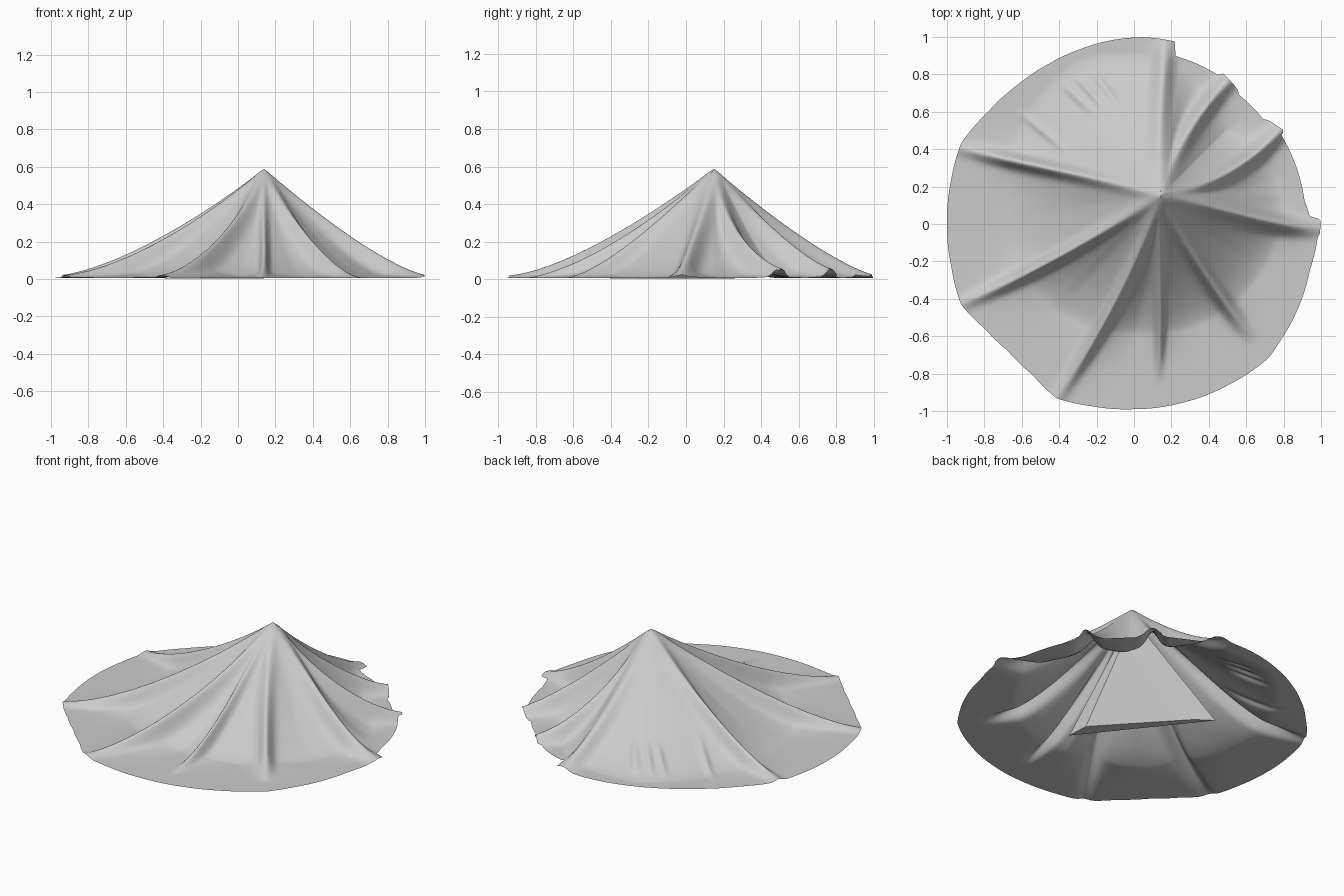
import bpy, bmesh
from math import cos, sin, radians, degrees, atan2, hypot, exp

if "Cube" in bpy.data.objects:
    bpy.data.objects.remove(bpy.data.objects["Cube"])

AX, AY, H = 0.14, 0.15, 0.588      # peak of the drape

# outline of the cloth: angle about the origin, radius
RIM = [(0, .998), (1.5, .995), (2.5, .94), (8, .92), (31, .92), (32, .945), (38, .905), (39, .89),
       (51, .89), (52, .905), (54, .915), (59.5, .935), (60.5, .915), (76, .925), (76.6, .93),
       (77, 1.0), (87, 1.0), (97, .99), (107, .978), (118, .97), (130, .97), (143, .985),
       (155, 1.02), (167, 1.005), (180, 1.0), (193, 1.003), (205, 1.02), (215, .975), (225, .957),
       (236, .972), (246, 1.02), (257, 1.0), (270, .99), (285, .99), (300, .997), (315, 1.015),
       (322, 1.0), (330, .99), (345, .972), (356, .985), (357, .995), (360, .998)]

# reach of the sagging panels: angle about the peak, distance where they meet the floor
REACH = [(0, .65), (20, .58), (45, .52), (65, .57), (80, .70), (120, .85), (180, .83), (225, .83),
         (260, .75), (310, .69), (360, .65)]

# folds: angle at peak, middle, end; length; end height; crest width; fall-off power
FOLDS = [(163, 166, 166.5, 1.12, .022, .035, 1.45), (213, 211, 208.5, 1.22, .022, .035, 1.5),
         (252, 247, 243, 1.22, .022, .035, 1.5), (268, 270, 269, 1.02, .006, .024, 1.5),
         (295, 300, 302.5, .93, .008, .038, 1.4), (351, 347, 348.5, .88, .022, .045, 1.3),
         (8, 19, 30, .78, .05, .045, 1.45), (73, 66, 59, .74, .055, .045, 1.45),
         (93, 90, 88, .86, .022, .05, 1.3)]

# short wrinkles on the back left: start, end
WRINKLES = [((-.62, .61), (-.35, .38)), ((-.39, .76), (-.2, .58)), ((-.32, .80), (-.15, .61)),
            ((-.23, .83), (-.08, .63))]


def interp(table, x):
    for (x0, y0), (x1, y1) in zip(table, table[1:]):
        if x <= x1:
            return y0 + (y1 - y0) * (x - x0) / (x1 - x0)
    return table[-1][1]


def height(x, y):
    dx, dy = x - AX, y - AY
    d = hypot(dx, dy)
    if d < 1e-6:
        return H
    ang = degrees(atan2(dy, dx)) % 360
    u = min(1, d / interp(REACH, ang))
    panel = .007 + (H - .007) * (1 - u) ** 1.45
    lift = 0
    for a0, am, a1, length, tip, w, power in FOLDS:
        t = d / length
        k = min(t, 1)
        a = a0 * (1 - k) * (1 - 2 * k) + 4 * am * k * (1 - k) + a1 * k * (2 * k - 1)
        off = (ang - a + 180) % 360 - 180
        if abs(off) > 80:
            continue
        side = abs(d * sin(radians(off)))
        ridge = (H - tip) * (1 - k) ** power + tip
        amp = max(ridge - panel, .022 * min(1, d * 5) * min(1, (1 - k) * 4))
        if t > 1:
            amp *= exp(-((t - 1) / .04) ** 2)
        share = .45 + .5 * k ** 2
        one = amp * (share * exp(-(side / w) ** 2)
                     + (1 - share) * exp(-(side / .11) ** 1.5))
        lift += max(one, 0) ** 4
    z = panel + lift ** .25
    for (x0, y0), (x1, y1) in WRINKLES:
        ln = hypot(x1 - x0, y1 - y0)
        ex, ey = (x1 - x0) / ln, (y1 - y0) / ln
        along = ((x - x0) * ex + (y - y0) * ey) / ln
        side = (x - x0) * ey - (y - y0) * ex
        if 0 < along < 1:
            z += .014 * sin(along * 3.14159) * exp(-(side / .022) ** 2)
    return min(z, H)


def finish(bm, name, angle):
    bmesh.ops.recalc_face_normals(bm, faces=bm.faces)
    me = bpy.data.meshes.new(name)
    bm.to_mesh(me)
    bm.free()
    ob = bpy.data.objects.new(name, me)
    bpy.context.collection.objects.link(ob)
    bpy.ops.object.select_all(action='DESELECT')
    ob.select_set(True)
    bpy.context.view_layer.objects.active = ob
    bpy.ops.object.shade_smooth_by_angle(angle=radians(angle))
    return ob


# draped cloth: rays from the peak to the outline
N, M = 600, 90
bm = bmesh.new()
peak = bm.verts.new((AX, AY, H))
rings = []
for j in range(1, M + 1):
    ring = []
    for i in range(N):
        phi = 360 * i / N
        r = interp(RIM, phi)
        x = AX + (r * cos(radians(phi)) - AX) * j / M
        y = AY + (r * sin(radians(phi)) - AY) * j / M
        ring.append(bm.verts.new((x, y, height(x, y))))
    rings.append(ring)
for i in range(N):
    n = (i + 1) % N
    bm.faces.new((peak, rings[0][i], rings[0][n]))
    for a, b in zip(rings, rings[1:]):
        bm.faces.new((a[i], b[i], b[n], a[n]))
finish(bm, "draped_cloth", 80)

# hidden support panel under the cloth, with a thick foot
bm = bmesh.new()
outer = [bm.verts.new(p) for p in ((.14, -.41, .004), (-.39, .26, .004), (AX, AY, .54))]
inner = [bm.verts.new(p) for p in ((.134, -.27, .004), (-.29, .19, .004), (AX, AY, .50))]
bm.faces.new(outer)
bm.faces.new(inner[::-1])
for i in range(3):
    n = (i + 1) % 3
    bm.faces.new((outer[i], inner[i], inner[n], outer[n]))
finish(bm, "support_panel", 30)
